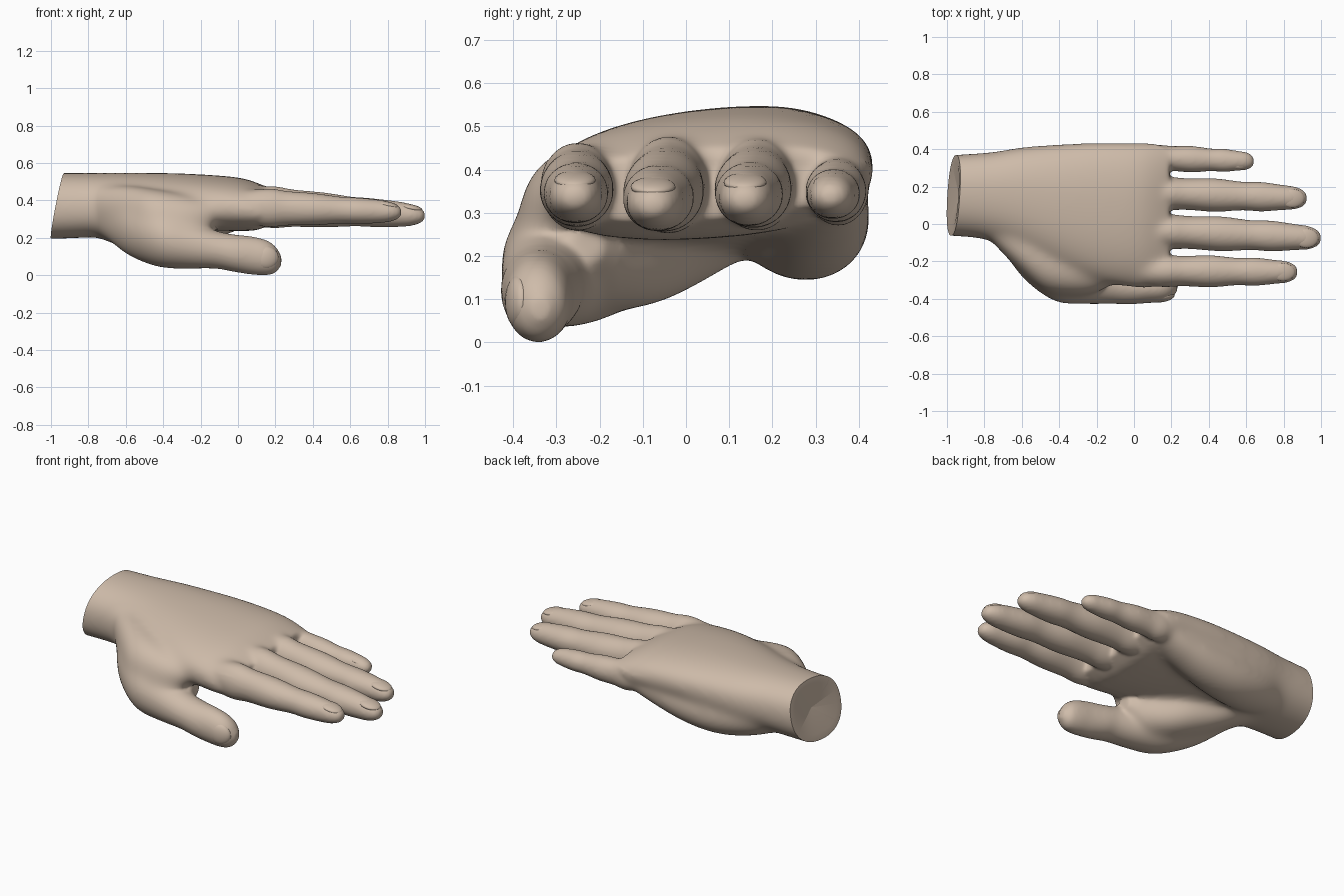
import bpy, bmesh, math
from mathutils import Vector

if "Cube" in bpy.data.objects:
    bpy.data.objects.remove(bpy.data.objects["Cube"])

skin = bpy.data.materials.new("skin")
skin.diffuse_color = (0.62, 0.5, 0.4, 1)
skin.use_nodes = True
skin.node_tree.nodes["Principled BSDF"].inputs["Base Color"].default_value = skin.diffuse_color


def spline(rows, steps=6):
    """Catmull-Rom through rows of equal-length tuples."""
    out = []
    for i in range(len(rows) - 1):
        a, b = rows[max(i - 1, 0)], rows[i]
        c, d = rows[i + 1], rows[min(i + 2, len(rows) - 1)]
        for s in range(steps):
            t = s / steps
            out.append([0.5 * (2 * q + (r - p) * t + (2 * p - 5 * q + 4 * r - u) * t * t
                        + (3 * q - p - 3 * r + u) * t ** 3) for p, q, r, u in zip(a, b, c, d)])
    return out + [list(rows[-1])]


def loft(bm, rows, power=1.0, tilt=0.0, n=32):
    """Closed tube along x; each row is x, y, z, half width, half height."""
    rings = []
    for x, y, z, ry, rz in spline(rows):
        ring = []
        for k in range(n):
            a = 2 * math.pi * k / n
            c, s = math.cos(a), math.sin(a)
            dy = ry * math.copysign(abs(c) ** power, c)
            dz = rz * math.copysign(abs(s) ** power, s)
            ring.append(bm.verts.new((x, y + dy, z + dz + tilt * dy)))
        rings.append(ring)
    for r, q in zip(rings, rings[1:]):
        for k in range(n):
            bm.faces.new((r[k], r[k - 1], q[k - 1], q[k]))
    bm.faces.new(rings[0])
    bm.faces.new(rings[-1][::-1])


def bake(ob):
    """Replace the object's mesh with its modified result."""
    dg = bpy.context.evaluated_depsgraph_get()
    mesh = bpy.data.meshes.new_from_object(ob.evaluated_get(dg))
    ob.modifiers.clear()
    ob.data = mesh


bm = bmesh.new()

# wrist and palm: x, y min, y max, z min, z max
palm = [(-1.15, -.06, .36, .19, .547), (-.9, -.07, .375, .197, .547), (-.75, -.095, .387, .205, .547),
        (-.6, -.15, .412, .21, .547), (-.4, -.24, .428, .225, .545), (-.2, -.31, .437, .24, .537),
        (0, -.34, .436, .24, .52), (.1, -.338, .43, .245, .492), (.19, -.32, .405, .285, .448)]
loft(bm, [(x, (a + b) / 2, (c + d) / 2, (b - a) / 2, (d - c) / 2) for x, a, b, c, d in palm], .87, .06)

# heel of the palm on the little finger side
loft(bm, [(-.85, .2, .33, .1, .09), (-.65, .24, .29, .145, .12), (-.45, .275, .275, .145, .135),
          (-.25, .295, .285, .132, .125), (-.05, .31, .315, .112, .095), (.1, .33, .35, .08, .065)])

# muscle between thumb and index finger
loft(bm, [(-.75, -.03, .37, .08, .1), (-.6, -.13, .34, .13, .14), (-.47, -.215, .31, .15, .155),
          (-.33, -.262, .29, .125, .15), (-.22, -.285, .3, .088, .11), (-.12, -.29, .33, .045, .05)])

# thumb pad reaching into the palm
loft(bm, [(-.82, .1, .31, .08, .09), (-.66, .03, .275, .15, .11), (-.5, -.09, .23, .18, .13),
          (-.35, -.15, .205, .16, .13), (-.22, -.21, .2, .11, .1), (-.12, -.24, .22, .05, .04)])

# ball of the thumb and thumb
loft(bm, [(-.8, .04, .33, .07, .07), (-.7, -.04, .3, .11, .11), (-.58, -.155, .25, .15, .15),
          (-.42, -.25, .202, .167, .162), (-.27, -.295, .168, .135, .135), (-.12, -.325, .137, .102, .102),
          (-.02, -.335, .118, .094, .1), (.07, -.34, .106, .083, .102), (.15, -.342, .094, .075, .094),
          (.2, -.34, .084, .058, .07), (.232, -.337, .078, .02, .025)])

# fingers: base y, base z, tip x, tip y, tip z, half width
fingers = {"index": (-.25, .365, .875, -.257, .337, .092), "middle": (-.035, .372, 1.0, -.076, .318, .1),
           "ring": (.168, .372, .925, .137, .33, .096), "little": (.355, .358, .642, .335, .337, .076)}
shape = [(-.15, .7, .7), (.1, .93, 1.12), (.25, .88, 1.0), (.43, .93, .93), (.6, .8, .78), (.72, .82, .76),
         (.85, .7, .68), (.93, .62, .56), (.98, .42, .36), (1, .15, .14)]
for y0, z0, x1, y1, z1, r in fingers.values():
    loft(bm, [(.06 + f * (x1 - .06), y0 + f * (y1 - y0), z0 + f * (z1 - z0), r * w, r * h)
              for f, w, h in shape])

bmesh.ops.recalc_face_normals(bm, faces=bm.faces)
raw = bpy.data.meshes.new("raw_hand")
bm.to_mesh(raw)
bm.free()
hand = bpy.data.objects.new("hand", raw)
bpy.context.collection.objects.link(hand)

# fuse all volumes
rem = hand.modifiers.new("fuse", 'REMESH')
rem.mode = 'VOXEL'
rem.voxel_size = .0085
bake(hand)

# soften lightly everywhere, strongly over the palm and back of the hand
group = hand.vertex_groups.new(name="soft")
for v in hand.data.vertices:
    x, y, z = v.co
    limit = .22 if z > .42 else (-.12 if z < .26 and y < -.15 else .12)
    group.add([v.index], max(0, min(1, (limit - x) / .2)), 'REPLACE')
for name, count in (("light", 14), ("strong", 150)):
    sm = hand.modifiers.new(name, 'SMOOTH')
    sm.factor = .5
    sm.iterations = count
    if name == "strong":
        sm.vertex_group = "soft"
bake(hand)
mesh = hand.data

# slanted wrist cut with a dimpled cap
bm = bmesh.new()
bm.from_mesh(mesh)
cut = bmesh.ops.bisect_plane(bm, geom=bm.verts[:] + bm.edges[:] + bm.faces[:], dist=1e-5,
                             plane_co=(-.965, .15, .37), plane_no=(1, -.05, -.19), clear_inner=True)
edges = [e for e in cut["geom_cut"] if isinstance(e, bmesh.types.BMEdge)]
cap = bmesh.ops.edgeloop_fill(bm, edges=edges)["faces"]
bmesh.ops.inset_region(bm, faces=cap, thickness=.04, depth=0)
for v in bmesh.ops.poke(bm, faces=cap)["verts"]:
    v.co.x += .03
bmesh.ops.recalc_face_normals(bm, faces=bm.faces)
bm.to_mesh(mesh)
bm.free()
mesh.materials.append(skin)


# nails: thin curved shells sunk into the finger tips
def nail(name, loc, size, rot):
    bpy.ops.mesh.primitive_uv_sphere_add(segments=24, ring_count=12, radius=1, location=loc, rotation=rot)
    ob = bpy.context.object
    ob.name = name
    ob.scale = size
    ob.data.materials.append(skin)
    return ob


objs = [hand]
for key, (y0, z0, x1, y1, z1, r) in fingers.items():
    objs.append(nail(key + "_nail", (x1 - .078, y1, z1 + r * .42), (.066, r * .52, r * .2), (0, .2, 0)))
objs.append(nail("thumb_nail", (.15, -.388, .094), (.068, .03, .062), (0, .1, .15)))

bpy.ops.object.select_all(action='DESELECT')
for ob in objs:
    ob.select_set(True)
bpy.context.view_layer.objects.active = hand
bpy.ops.object.shade_smooth_by_angle(angle=math.radians(40))
